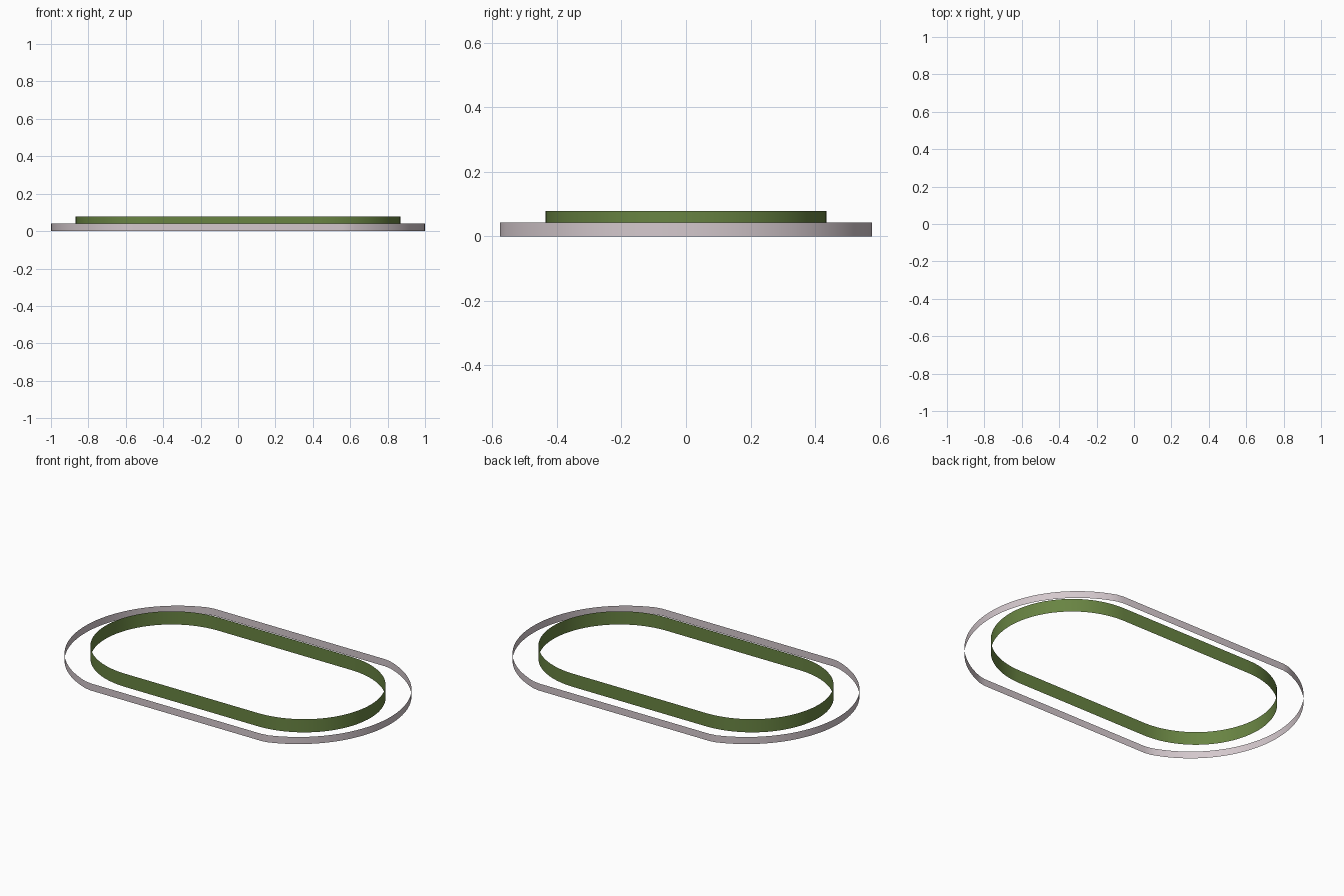
import bpy
import math

if "Cube" in bpy.data.objects:
    bpy.data.objects.remove(bpy.data.objects["Cube"])


def end_arc(cx, radius, half_angle, steps):
    """Points of the right-hand end, from -half_angle to +half_angle."""
    return [(cx + radius * math.cos(t), radius * math.sin(t))
            for t in (half_angle * (2 * i / steps - 1) for i in range(steps + 1))]


def material(name, colour):
    mat = bpy.data.materials.new(name)
    mat.diffuse_color = (*colour, 1)
    mat.use_nodes = True
    mat.node_tree.nodes["Principled BSDF"].inputs["Base Color"].default_value = mat.diffuse_color
    return mat


def wall(name, right_end, height, mat):
    """Open vertical band following a loop made of an end and its rotated copy."""
    loop = right_end + [(-x, -y) for x, y in right_end]
    n = len(loop)
    verts = [(x, y, z) for z in (0, height) for x, y in loop]
    faces = [(i, (i + 1) % n, n + (i + 1) % n, n + i) for i in range(n)]
    mesh = bpy.data.meshes.new(name)
    mesh.from_pydata(verts, [], faces)
    mesh.materials.append(mat)
    obj = bpy.data.objects.new(name, mesh)
    bpy.context.collection.objects.link(obj)
    bpy.context.view_layer.objects.active = obj
    obj.select_set(True)
    bpy.ops.object.shade_smooth_by_angle(angle=math.radians(30))
    obj.select_set(False)
    return obj


# Outer kerb: shallow end arcs meeting the straights at softened corners
HALF_WIDTH, CORNER_X = 0.577, 0.577
sagitta = 1 - CORNER_X
radius = (HALF_WIDTH ** 2 + sagitta ** 2) / (2 * sagitta)
corner = math.asin(HALF_WIDTH / radius)
arc = end_arc(1 - radius, radius, corner - 0.035, 48)
outer_end = [(CORNER_X - 0.02, -HALF_WIDTH)] + arc + [(CORNER_X - 0.02, HALF_WIDTH)]
wall("outer_kerb", outer_end, 0.042, material("pale_stone", (0.66, 0.58, 0.61)))

# Inner wall: true stadium outline, taller than the kerb
inner_end = end_arc(0.433, 0.435, math.pi / 2, 48)
wall("inner_wall", inner_end, 0.078, material("grass_green", (0.14, 0.23, 0.055)))
